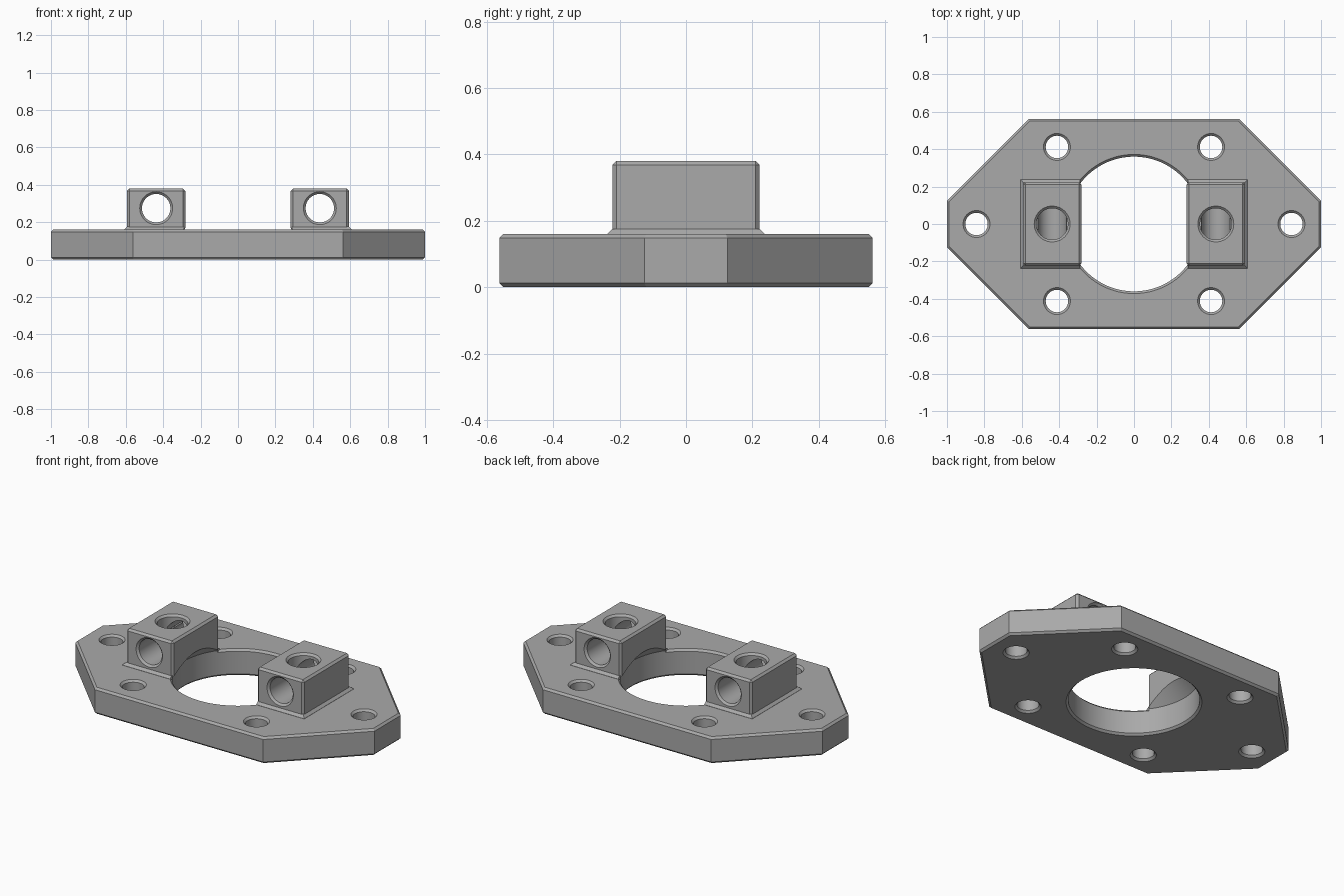
import bpy, bmesh, math
from mathutils import Matrix

if "Cube" in bpy.data.objects:
    bpy.data.objects.remove(bpy.data.objects["Cube"], do_unlink=True)

CHAMFER = 0.012
PLATE_TOP = 0.16
BLOCK_TOP = 0.38
BLOCK_X = 0.4375
BORE_Z = 0.275

grey = bpy.data.materials.new("plain_grey")
grey.use_nodes = True
grey.diffuse_color = (0.4, 0.4, 0.4, 1)
grey.node_tree.nodes["Principled BSDF"].inputs["Base Color"].default_value = (0.4, 0.4, 0.4, 1)


def make_object(name, bm):
    bmesh.ops.recalc_face_normals(bm, faces=bm.faces)
    mesh = bpy.data.meshes.new(name)
    bm.to_mesh(mesh)
    bm.free()
    mesh.materials.append(grey)
    obj = bpy.data.objects.new(name, mesh)
    bpy.context.collection.objects.link(obj)
    return obj


def loft(bm, rings):
    """Closed solid through rings with equal point counts."""
    loops = [[bm.verts.new(p) for p in ring] for ring in rings]
    n = len(loops[0])
    for a, b in zip(loops, loops[1:]):
        for i in range(n):
            j = (i + 1) % n
            bm.faces.new((a[i], a[j], b[j], b[i]))
    bm.faces.new(loops[0][::-1])
    bm.faces.new(loops[-1])


def turned(name, profile, centre, along_y=False, sides=64):
    """Round solid from (radius, height) pairs."""
    bm = bmesh.new()
    turn = 2 * math.pi / sides
    loft(bm, [[(r * math.cos(turn * i), r * math.sin(turn * i), z) for i in range(sides)]
              for r, z in profile])
    if along_y:
        bm.transform(Matrix.Rotation(math.pi / 2, 4, "X"))
    bm.transform(Matrix.Translation(centre))
    return make_object(name, bm)


def drill(name, r, low, high, centre, along_y=False):
    """Drill with flared ends, leaving chamfered hole rims."""
    c, e = CHAMFER, 0.01
    profile = [(r + c + e, low - e), (r, low + c), (r, high - c), (r + c + e, high + e)]
    return turned(name, profile, centre, along_y)


def combine(target, tool, operation):
    mod = target.modifiers.new(operation.lower(), "BOOLEAN")
    mod.operation = operation
    mod.solver = "EXACT"
    mod.object = tool
    bpy.context.view_layer.objects.active = target
    bpy.ops.object.modifier_apply(modifier=mod.name)
    bpy.data.objects.remove(tool, do_unlink=True)


def rectangle(x0, x1, y, z):
    return [(x0, -y, z), (x1, -y, z), (x1, y, z), (x0, y, z)]


# Eight-sided base plate with chamfered top and bottom rims
bm = bmesh.new()
outline = [(-0.5625, -0.5625), (0.5625, -0.5625), (1, -0.125), (1, 0.125),
           (0.5625, 0.5625), (-0.5625, 0.5625), (-1, 0.125), (-1, -0.125)]
loft(bm, [[(x, y, z) for x, y in outline] for z in (0, PLATE_TOP)])
rims = [e for e in bm.edges if abs(e.verts[0].co.z - e.verts[1].co.z) < 0.001]
bmesh.ops.bevel(bm, geom=rims, offset=CHAMFER, segments=1, affect="EDGES")
bracket = make_object("mounting_bracket", bm)

# Rim chamfer on the upper edge of the large opening
combine(bracket, turned("rim_cutter", [(0.35, 0.138), (0.382, 0.17)], (0, 0, 0), sides=128),
        "DIFFERENCE")

# Clamp blocks with a small sloped skirt at their foot
for side in (-1, 1):
    bm = bmesh.new()
    loft(bm, [rectangle(0.282, 0.593, 0.222, z) for z in (0.05, BLOCK_TOP)])
    edges = [e for e in bm.edges if max(v.co.z for v in e.verts) > PLATE_TOP]
    bmesh.ops.bevel(bm, geom=edges, offset=CHAMFER, segments=1, affect="EDGES")
    bm.transform(Matrix.Scale(side, 4, (1, 0, 0)))
    combine(bracket, make_object("clamp_block", bm), "UNION")

    bm = bmesh.new()
    loft(bm, [rectangle(0.288, 0.608, 0.237, 0.15),
              rectangle(0.288, 0.608, 0.237, PLATE_TOP + 0.001),
              rectangle(0.288, 0.592, 0.221, PLATE_TOP + 0.016)])
    bm.transform(Matrix.Scale(side, 4, (1, 0, 0)))
    combine(bracket, make_object("block_skirt", bm), "UNION")

# Large opening, tapering inward under the overhanging blocks
opening = [(0.382, -0.01), (0.36, 0.012), (0.36, PLATE_TOP), (0.24, PLATE_TOP + 0.12)]
combine(bracket, turned("opening_cutter", opening, (0, 0, 0), sides=128), "DIFFERENCE")

# Six screw holes through the plate
spots = [(x, y) for x in (-0.412, 0.412) for y in (-0.412, 0.412)] + [(-0.842, 0), (0.842, 0)]
for x, y in spots:
    combine(bracket, drill("screw_hole_cutter", 0.06, 0, PLATE_TOP, (x, y, 0)), "DIFFERENCE")

# Cross bore and top socket in each block
for side in (-1, 1):
    x = side * BLOCK_X
    combine(bracket, drill("cross_bore_cutter", 0.076, -0.222, 0.222, (x, 0, BORE_Z), True),
            "DIFFERENCE")
    socket = [(0.084, BORE_Z), (0.084, BLOCK_TOP - CHAMFER), (0.106, BLOCK_TOP + 0.01)]
    combine(bracket, turned("socket_cutter", socket, (x, 0, 0)), "DIFFERENCE")

# Round walls shade smoothly, chamfers stay crisp
bpy.ops.object.select_all(action="DESELECT")
bracket.select_set(True)
bpy.context.view_layer.objects.active = bracket
bpy.ops.object.shade_smooth_by_angle(angle=math.radians(25))
